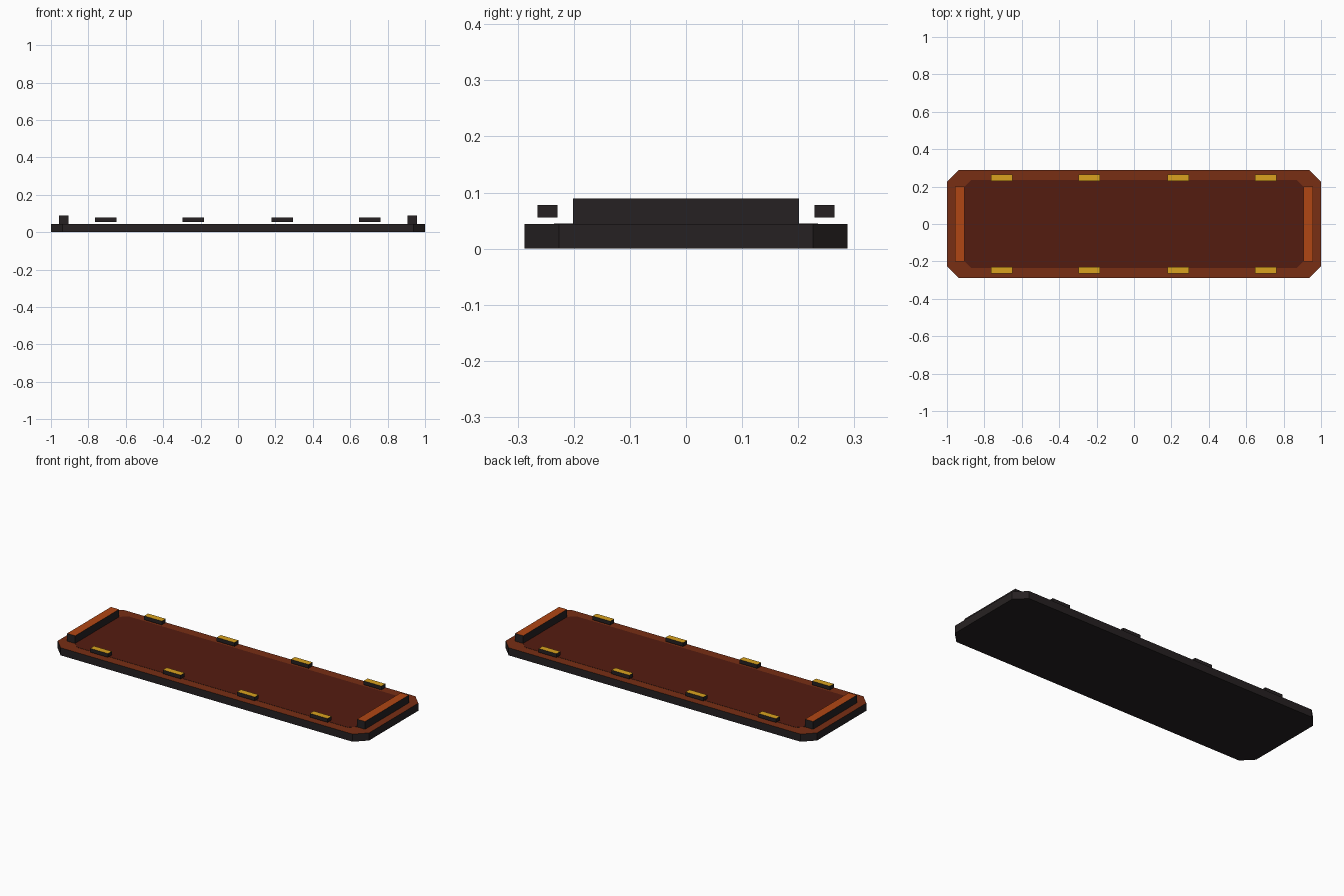
import bpy, bmesh

if "Cube" in bpy.data.objects:
    bpy.data.objects.remove(bpy.data.objects["Cube"])


def material(name, srgb):
    m = bpy.data.materials.new(name)
    m.diffuse_color = [((c / 255 + 0.055) / 1.055) ** 2.4 for c in srgb] + [1]
    m.use_nodes = True
    m.node_tree.nodes["Principled BSDF"].inputs["Base Color"].default_value = m.diffuse_color
    return m


DARK = material("dark_sides", (38, 33, 34))
RIM = material("rim_brown", (120, 46, 20))
PANEL = material("panel_brown", (84, 28, 16))
RAIL = material("rail_orange", (176, 70, 20))
GOLD = material("clip_gold", (218, 162, 30))


def slab(name, centre, half, z0, z1, top, cut=0.0):
    """Upright prism with optional cut corners: coloured top, dark sides."""
    cx, cy = centre
    hx, hy = half
    if cut:
        pts = [(hx, cut - hy), (hx, hy - cut), (hx - cut, hy), (cut - hx, hy),
               (-hx, hy - cut), (-hx, cut - hy), (cut - hx, -hy), (hx - cut, -hy)]
    else:
        pts = [(hx, -hy), (hx, hy), (-hx, hy), (-hx, -hy)]
    bm = bmesh.new()
    face = bm.faces.new([bm.verts.new((cx + x, cy + y, z0)) for x, y in pts])
    ext = bmesh.ops.extrude_face_region(bm, geom=[face])["geom"]
    verts = [g for g in ext if isinstance(g, bmesh.types.BMVert)]
    bmesh.ops.translate(bm, verts=verts, vec=(0, 0, z1 - z0))
    bmesh.ops.recalc_face_normals(bm, faces=bm.faces)
    bm.normal_update()
    for f in bm.faces:
        f.material_index = 1 if f.normal.z > 0.5 else 0
    mesh = bpy.data.meshes.new(name)
    bm.to_mesh(mesh)
    bm.free()
    mesh.materials.append(DARK)
    mesh.materials.append(top)
    obj = bpy.data.objects.new(name, mesh)
    bpy.context.collection.objects.link(obj)
    return obj


# Base tray with cut corners and the flush deck panel set into it
slab("base", (0, 0), (1.0, 0.288), 0, 0.044, RIM, 0.062)
slab("deck_panel", (0, 0), (0.91, 0.235), 0.03, 0.0452, PANEL, 0.04)

# Raised rail across each end
for side, sx in (("left", -1), ("right", 1)):
    slab(f"end_rail_{side}", (sx * 0.931, 0), (0.026, 0.201), 0.044, 0.089, RAIL)

# Small gold clips floating just above both long edges
for side, sy in (("front", -1), ("back", 1)):
    for i, x in enumerate((-0.707, -0.24, 0.236, 0.704)):
        slab(f"clip_{side}_{i + 1}", (x, sy * 0.247), (0.057, 0.018), 0.056, 0.078, GOLD)
